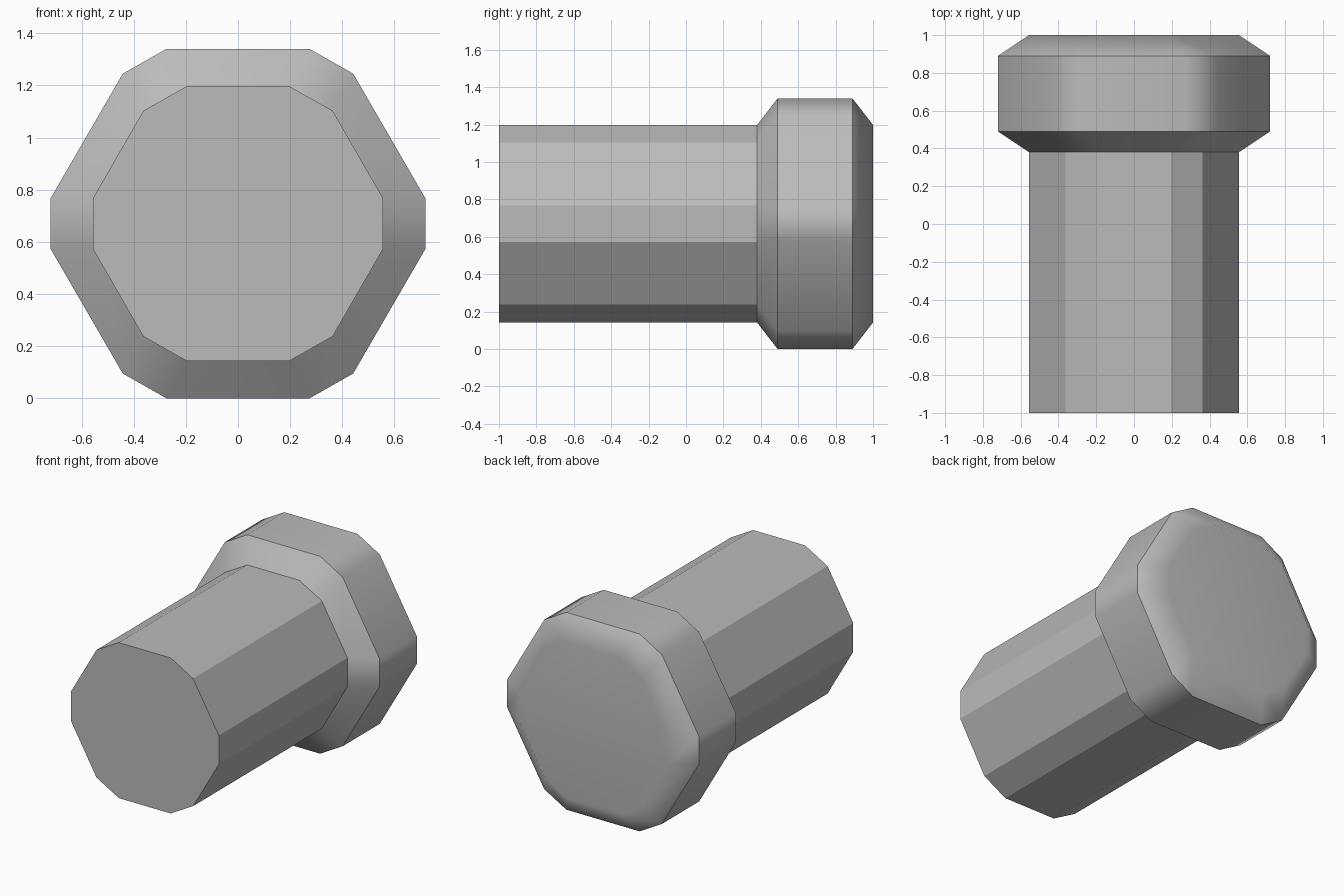
import bpy, bmesh, math

if "Cube" in bpy.data.objects:
    bpy.data.objects.remove(bpy.data.objects["Cube"])

CZ = 0.67  # height of the bolt axis

# Quarter outlines (x, z from axis) of a hexagon with cut corners
WIDE = [(0.72, 0.095), (0.442, 0.575), (0.275, 0.67)]
NARROW = [(0.556, 0.098), (0.363, 0.433), (0.195, 0.528)]

grey = bpy.data.materials.new("plain_grey")
grey.diffuse_color = (0.5, 0.5, 0.5, 1)
grey.use_nodes = True
grey.node_tree.nodes["Principled BSDF"].inputs["Base Color"].default_value = grey.diffuse_color


def outline(q):
    """Mirror a quarter outline into the full 12-sided ring."""
    half = q + [(-x, z) for x, z in reversed(q)]
    return half + [(-x, -z) for x, z in half]


def loft(name, sections, cap_front, cap_back, smooth):
    bm = bmesh.new()
    rings = [[bm.verts.new((x, y, CZ + z)) for x, z in outline(q)]
             for y, q in sections]
    n = len(rings[0])
    # Walls and caps, wound to face outward
    for a, b in zip(rings, rings[1:]):
        for i in range(n):
            j = (i + 1) % n
            bm.faces.new((a[i], b[i], b[j], a[j]))
    if cap_front:
        bm.faces.new(rings[0])
    if cap_back:
        bm.faces.new(rings[-1][::-1])
    bm.normal_update()
    for f in bm.faces:
        f.smooth = smooth
    for e in bm.edges:
        if len(e.link_faces) == 2:
            e.smooth = e.calc_face_angle() < math.radians(35)
    me = bpy.data.meshes.new(name)
    bm.to_mesh(me)
    bm.free()
    me.materials.append(grey)
    ob = bpy.data.objects.new(name, me)
    bpy.context.collection.objects.link(ob)
    if smooth:
        mod = ob.modifiers.new("weighted_normals", 'WEIGHTED_NORMAL')
        mod.keep_sharp = True
    return ob


# Shaft: flat-sided bar with a closed front end
loft("shaft", [(-1.0, NARROW), (0.38, NARROW)], True, False, False)

# Head: wider block, chamfered front and back
loft("head", [(0.38, NARROW), (0.49, WIDE), (0.89, WIDE), (1.0, NARROW)],
     False, True, True)
